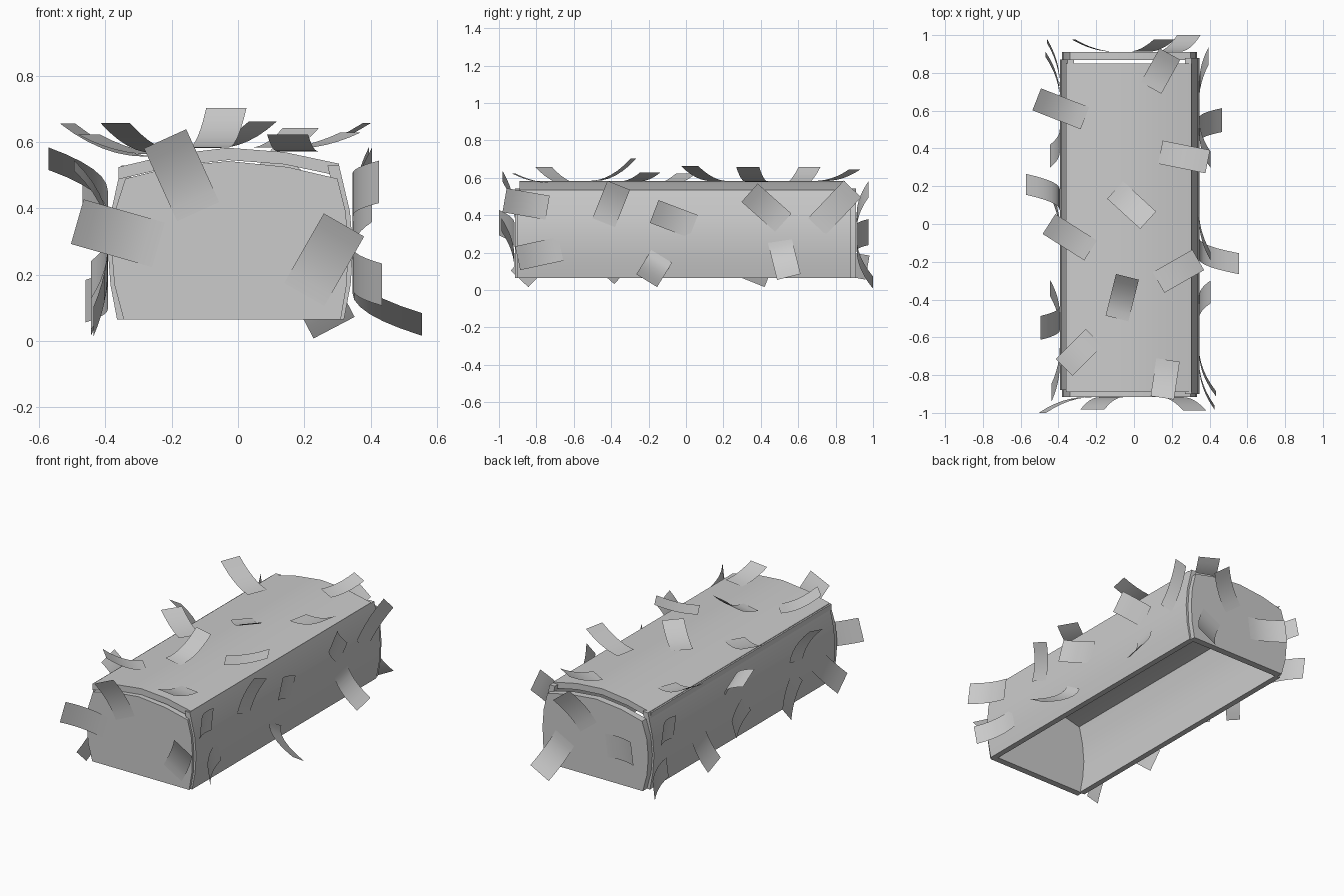
import bpy, bmesh
from mathutils import Vector as V

if "Cube" in bpy.data.objects:
    bpy.data.objects.remove(bpy.data.objects["Cube"])


def make(name, verts, faces, angle=0.6):
    me = bpy.data.meshes.new(name)
    me.from_pydata(verts, [], faces)
    bm = bmesh.new()
    bm.from_mesh(me)
    bmesh.ops.recalc_face_normals(bm, faces=bm.faces)
    bm.to_mesh(me)
    bm.free()
    ob = bpy.data.objects.new(name, me)
    bpy.context.collection.objects.link(ob)
    bpy.ops.object.select_all(action='DESELECT')
    ob.select_set(True)
    bpy.context.view_layer.objects.active = ob
    bpy.ops.object.shade_smooth_by_angle(angle=angle)
    return ob


def extrude_strip(name, outer, inner, y0, y1):
    """Bowed slab: outer and inner xz profiles joined and run along y."""
    n = len(outer)
    v = []
    for y in (y0, y1):
        v += [(x, y, z) for x, z in outer] + [(x, y, z) for x, z in inner]
    b = 2 * n
    f = []
    for i in range(n - 1):
        j = i + 1
        f += [(i, j, b + j, b + i), (n + i, b + n + i, b + n + j, n + j),
              (i, n + i, n + j, j), (b + i, b + j, b + n + j, b + n + i)]
    for k in (0, n - 1):
        f.append((k, b + k, b + n + k, n + k))
    return make(name, v, f)


def extrude_outline(name, pts, y0, y1):
    n = len(pts)
    v = [(x, y0, z) for x, z in pts] + [(x, y1, z) for x, z in pts]
    f = [tuple(range(n)), tuple(range(n, 2 * n))]
    f += [(i, (i + 1) % n, n + (i + 1) % n, n + i) for i in range(n)]
    return make(name, v, f)


def leaf(name, base, tip, normal, lift, width):
    """Curved card that starts flush with a panel and curls away from it."""
    base, tip, normal = V(base), V(tip), V(normal)
    side = (tip - base).cross(normal).normalized() * width / 2
    n, v = 6, []
    for i in range(n + 1):
        t = i / n
        p = base + (tip - base) * t + normal * lift * t * t
        v += [p - side, p + side]
    f = [(2 * i, 2 * i + 1, 2 * i + 3, 2 * i + 2) for i in range(n)]
    return make(name, v, f, 1.0)


# Side panels, bowed outwards
left = [(-.365, .065), (-.385, .17), (-.393, .28), (-.383, .39), (-.352, .53)]
right = [(.32, .065), (.34, .17), (.347, .28), (.338, .39), (.305, .53)]
extrude_strip("left_panel", left, [(x + .035, z) for x, z in left], -.88, .87)
extrude_strip("right_panel", right, [(x - .035, z) for x, z in right], -.9, .88)

# Top panel, arched
top = [(-.36, .525), (-.2, .563), (-.03, .583), (.14, .57), (.305, .535)]
extrude_strip("top_panel", top, [(x, z - .037) for x, z in top], -.89, .85)

# End panels
end = [(-.345, .065), (.31, .065), (.328, .17), (.333, .28), (.325, .39),
       (.30, .49), (.15, .525), (-.03, .543), (-.2, .525), (-.34, .49),
       (-.372, .39), (-.382, .28), (-.373, .17)]
extrude_outline("front_panel", end, -.915, -.875)
extrude_outline("back_panel", end, .868, .91)

# Top leaves: base x, y, tip x, y, lift
for bx, by, tx, ty, h in [
        (-.26, .56, -.515, .66, .10), (.09, .72, .19, .90, .06),
        (.14, .38, .39, .33, .08), (-.10, .18, .075, .02, .08),
        (-.23, -.14, -.45, 0, .06), (.13, -.31, .34, -.19, .05),
        (-.09, -.5, -.035, -.28, .12), (-.21, -.6, -.37, -.76, .09),
        (.18, -.72, .15, -.92, .05)]:
    z = .587 - .45 * bx * bx
    leaf("top_leaf", (bx, by, z), (tx, ty, z), (0, 0, 1), h, .125)

# Side leaves: base y, z, tip y, z, lift; the left set is the right set turned over
for by, bz, ty, tz, h in [
        (-.74, .44, -.97, .48, .08), (-.67, .22, -.9, .17, .09),
        (-.44, .36, -.36, .56, .06), (.04, .34, -.17, .42, .06),
        (-.13, .18, -.21, .05, .21), (.52, .36, .34, .52, .06),
        (.5, .27, .55, .07, .12), (.7, .34, .89, .54, .05)]:
    leaf("right_leaf", (.345, by, bz), (.345, ty, tz), (1, 0, 0), h, .13)
    leaf("left_leaf", (-.393, -by, .6 - bz), (-.393, -ty, .6 - tz), (-1, 0, 0), h * .85, .13)

# End leaves: base x, z, tip x, z, lift
for bx, bz, tx, tz, h in [(-.24, .29, -.485, .36, .083), (-.12, .39, -.22, .61, .065),
                          (.2, .14, .32, .35, .07)]:
    leaf("front_leaf", (bx, -.917, bz), (tx, -.917, tz), (0, -1, 0), h, .14)
for bx, bz, tx, tz, h in [(.18, .25, .29, .04, .088), (-.1, .28, -.32, .31, .065),
                          (.02, .36, .16, .54, .065)]:
    leaf("back_leaf", (bx, .912, bz), (tx, .912, tz), (0, 1, 0), h, .14)
